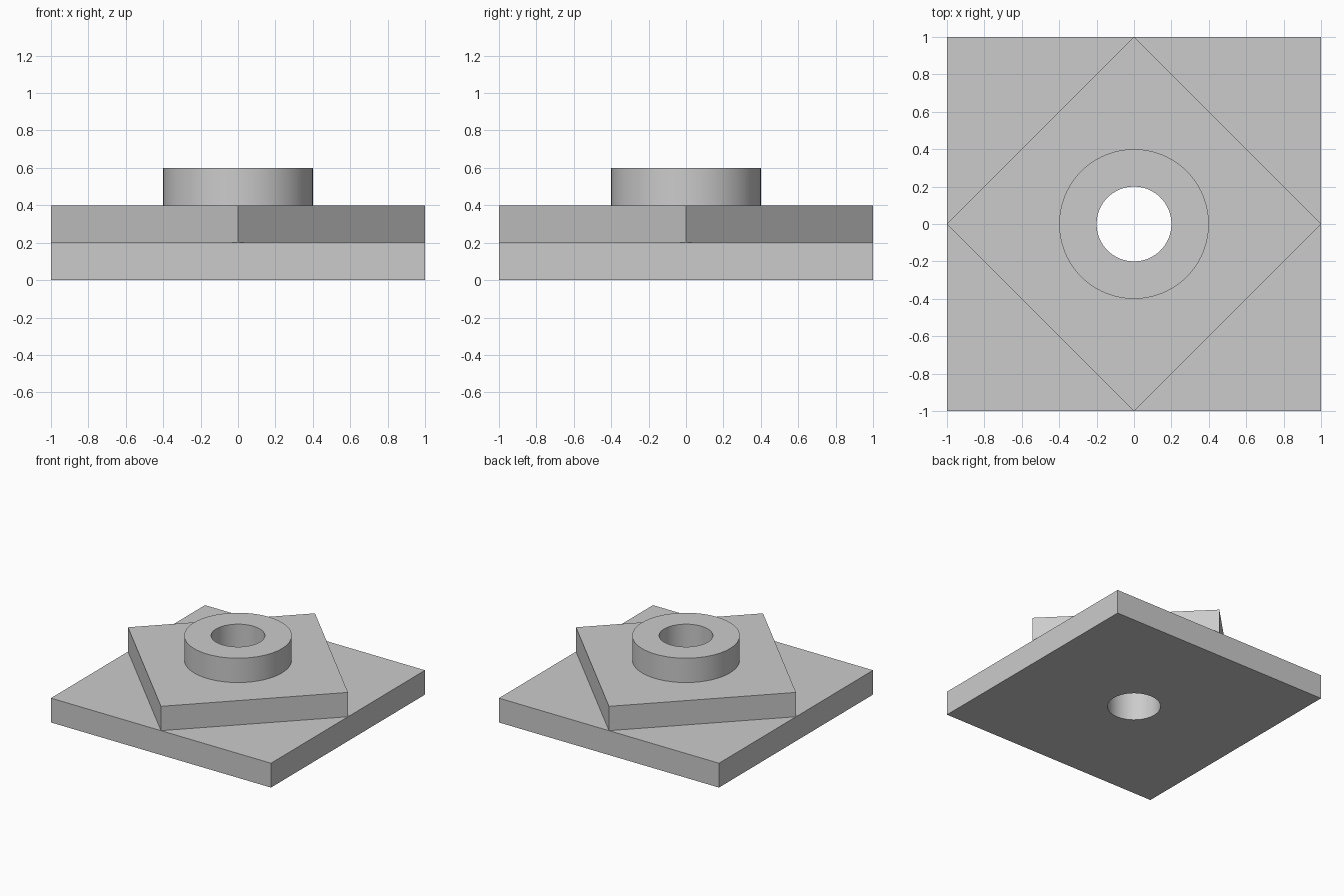
import bpy
import bmesh
from math import cos, sin, pi, sqrt, radians

cube = bpy.data.objects.get("Cube")
if cube:
    bpy.data.objects.remove(cube, do_unlink=True)

grey = bpy.data.materials.new("light_grey")
grey.use_nodes = True
grey.diffuse_color = (0.6, 0.6, 0.6, 1)
grey.node_tree.nodes["Principled BSDF"].inputs["Base Color"].default_value = grey.diffuse_color

HOLE_RADIUS = 0.2
THICKNESS = 0.2
ROUND = 96


def add_loop(bm, radius, sides, turn, z):
    """Closed ring of edges forming a regular polygon."""
    verts = [bm.verts.new((radius * cos(turn + 2 * pi * i / sides),
                           radius * sin(turn + 2 * pi * i / sides), z))
             for i in range(sides)]
    return [bm.edges.new((verts[i - 1], verts[i])) for i in range(sides)]


def bored_plate(name, radius, sides, turn, z):
    """Polygonal plate with a round hole through its centre."""
    bm = bmesh.new()
    edges = add_loop(bm, radius, sides, turn, z)
    edges += add_loop(bm, HOLE_RADIUS, ROUND, 0, z)
    bmesh.ops.triangle_fill(bm, edges=edges, use_beauty=True)
    ext = bmesh.ops.extrude_face_region(bm, geom=bm.faces[:], use_keep_orig=True)
    top = [g for g in ext["geom"] if isinstance(g, bmesh.types.BMVert)]
    bmesh.ops.translate(bm, verts=top, vec=(0, 0, THICKNESS))
    bmesh.ops.recalc_face_normals(bm, faces=bm.faces[:])
    mesh = bpy.data.meshes.new(name)
    bm.to_mesh(mesh)
    bm.free()
    mesh.materials.append(grey)
    obj = bpy.data.objects.new(name, mesh)
    bpy.context.collection.objects.link(obj)
    bpy.ops.object.select_all(action="DESELECT")
    obj.select_set(True)
    bpy.context.view_layer.objects.active = obj
    bpy.ops.object.shade_smooth_by_angle(angle=radians(30))


# Square base, diamond plate turned on top of it, round collar above
bored_plate("square_base", sqrt(2), 4, pi / 4, 0)
bored_plate("diamond_plate", 1, 4, 0, THICKNESS)
bored_plate("round_collar", 0.4, ROUND, 0, 2 * THICKNESS)
